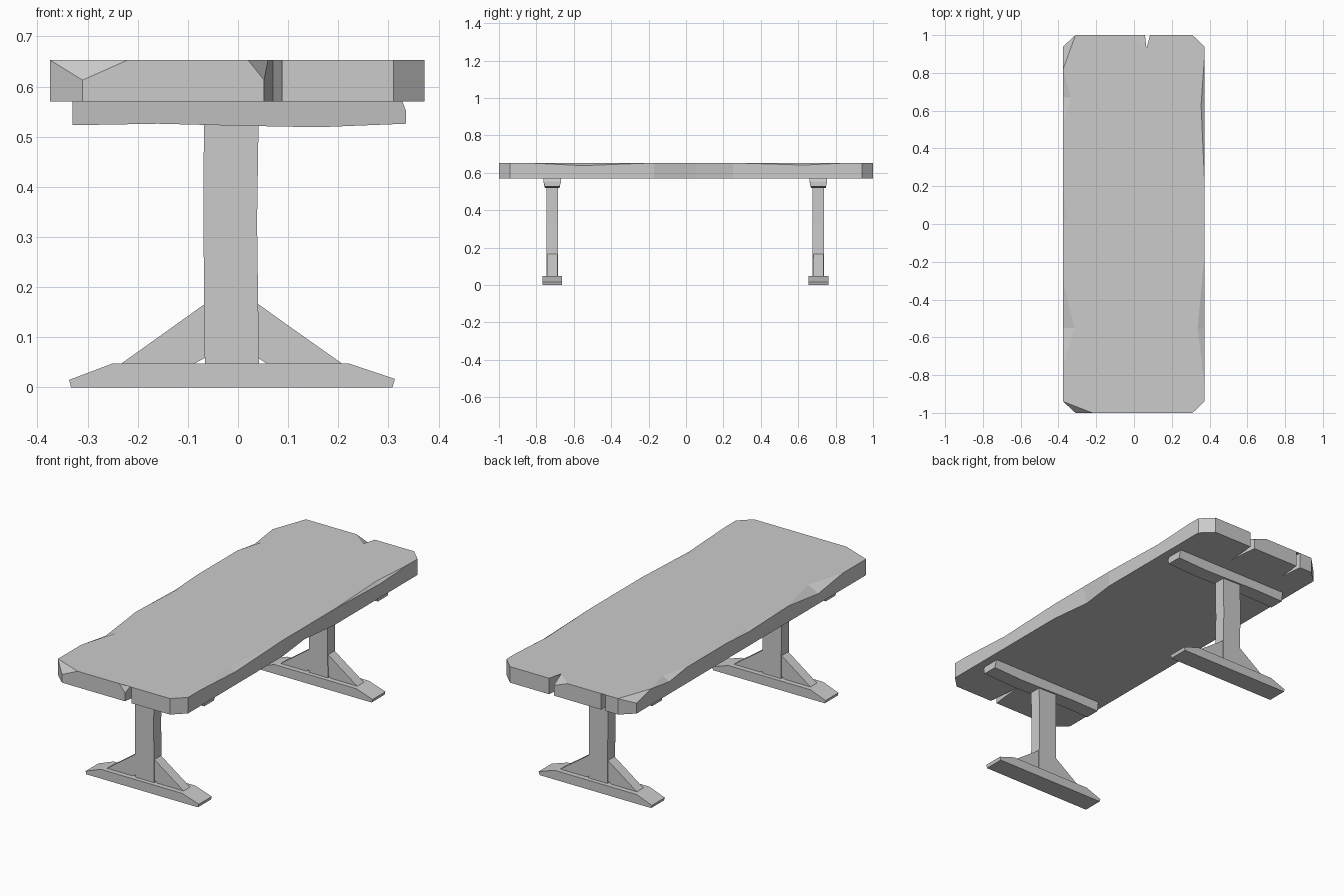
import bpy
import bmesh

cube = bpy.data.objects.get("Cube")
if cube:
    bpy.data.objects.remove(cube, do_unlink=True)

grey = bpy.data.materials.new("plain_grey")
grey.use_nodes = True
grey.diffuse_color = (0.6, 0.6, 0.6, 1)
grey.node_tree.nodes["Principled BSDF"].inputs["Base Color"].default_value = grey.diffuse_color


def finish(name, bm):
    bmesh.ops.recalc_face_normals(bm, faces=bm.faces)
    mesh = bpy.data.meshes.new(name)
    bm.to_mesh(mesh)
    bm.free()
    mesh.materials.append(grey)
    obj = bpy.data.objects.new(name, mesh)
    bpy.context.collection.objects.link(obj)
    return obj


def extrude_profile(name, profile, y0, y1):
    """Solid from an (x, z) outline swept between two depths."""
    bm = bmesh.new()
    front = [bm.verts.new((x, y0, z)) for x, z in profile]
    back = [bm.verts.new((x, y1, z)) for x, z in profile]
    bm.faces.new(front)
    bm.faces.new(back[::-1])
    for i in range(len(profile)):
        bm.faces.new((front[i - 1], front[i], back[i], back[i - 1]))
    return finish(name, bm)


def rough_slab(name, outline, z0, z1):
    """Plank with split ends; each point is x, y, chip drop, inset.
    A positive inset bites into the top, a negative one into the underside."""
    bm = bmesh.new()
    low, rim, top, chips = [], [], [], []
    for x, y, drop, inset in outline:
        side = 1 if x > 0 else -1
        low.append(bm.verts.new((x + side * min(inset, 0), y, z0)))
        rim.append(bm.verts.new((x, y, z1 - drop)))
        tip = None
        if drop == 0:
            top.append(rim[-1])
        elif inset > 0:
            tip = bm.verts.new((x - side * inset, y, z1))
            top.append(tip)
        chips.append((drop, tip))
    count = len(outline)
    for i, (drop, tip) in enumerate(chips):
        j = (i + 1) % count
        bm.faces.new((low[i], low[j], rim[j], rim[i]))
        if tip:
            bm.faces.new((rim[i - 1], rim[i], tip))
            bm.faces.new((rim[i], rim[j], tip))
        elif drop:
            bm.faces.new((rim[i - 1], rim[i], rim[j]))
    caps = [bm.faces.new(top), bm.faces.new(low[::-1])]
    bmesh.ops.triangulate(bm, faces=caps)
    return finish(name, bm)


# Tabletop, running around the edge from the front right corner
L, R = -0.375, 0.372
outline = [
    (-0.31, -1, 0.04, 0), (-0.22, -1, 0, 0), (0.02, -1, 0, 0),
    (0.052, -1, 0.04, 0), (0.06, -0.93, 0, 0), (0.07, -0.81, 0, 0),
    (0.088, -1, 0, 0), (0.31, -1, 0, 0),
    (R, -0.94, 0, 0), (R, -0.85, 0, 0), (R, -0.55, 0.015, 0.035),
    (R, -0.17, 0, 0), (R, 0.05, 0, -0.025), (R, 0.25, 0, 0),
    (R, 0.63, 0.012, 0.017), (R, 0.87, 0, 0), (R, 0.94, 0, 0),
    (0.31, 1, 0, 0), (0.085, 1, 0, 0), (0.073, 0.84, 0, 0),
    (0.066, 0.93, 0, 0), (0.058, 1, 0.03, 0), (-0.02, 1, 0, 0),
    (-0.213, 1, 0, 0), (-0.223, 0.87, 0, 0), (-0.237, 1, 0, 0), (-0.31, 1, 0, 0),
    (L, 0.94, 0.03, 0), (L, 0.82, 0, 0), (L, 0.67, 0.02, 0.04),
    (L, 0.53, 0, 0), (L, 0.2, 0, 0), (L, 0.02, 0.01, 0.02),
    (L, -0.3, 0, 0), (L, -0.55, 0.03, 0.06), (L, -0.75, 0, 0), (L, -0.94, 0, 0),
]
rough_slab("tabletop", outline, 0.57, 0.653)

# Trestle profiles
foot = [(-0.333, 0), (0.308, 0), (0.313, 0.017), (0.22, 0.048),
        (-0.25, 0.048), (-0.337, 0.015)]
post = [(-0.066, 0.03), (0.042, 0.03), (0.038, 0.33), (0.041, 0.53),
        (-0.068, 0.53), (-0.069, 0.33)]
bearer = [(-0.33, 0.523), (-0.16, 0.526), (0, 0.522), (0.16, 0.519),
          (0.335, 0.526), (0.335, 0.552), (0.328, 0.57), (-0.33, 0.57)]
right_brace = [(-0.235, 0.046), (-0.09, 0.046), (-0.064, 0.06), (-0.064, 0.168)]
left_brace = [(0.21, 0.046), (0.105, 0.12), (0.038, 0.168),
              (0.038, 0.06), (0.06, 0.046)]

# One trestle at each end
for end, y in (("front", -0.715), ("back", 0.708)):
    extrude_profile(end + "_foot", foot, y - 0.053, y + 0.053)
    extrude_profile(end + "_post", post, y - 0.031, y + 0.031)
    extrude_profile(end + "_right_brace", right_brace, y - 0.027, y + 0.027)
    extrude_profile(end + "_left_brace", left_brace, y - 0.027, y + 0.027)
    beam = extrude_profile(end + "_bearer", bearer, y - 0.047, y + 0.047)
    # Slim the underside of the bearer
    for v in beam.data.vertices:
        if v.co.z < 0.54:
            v.co.y = y + (v.co.y - y) * 0.85
